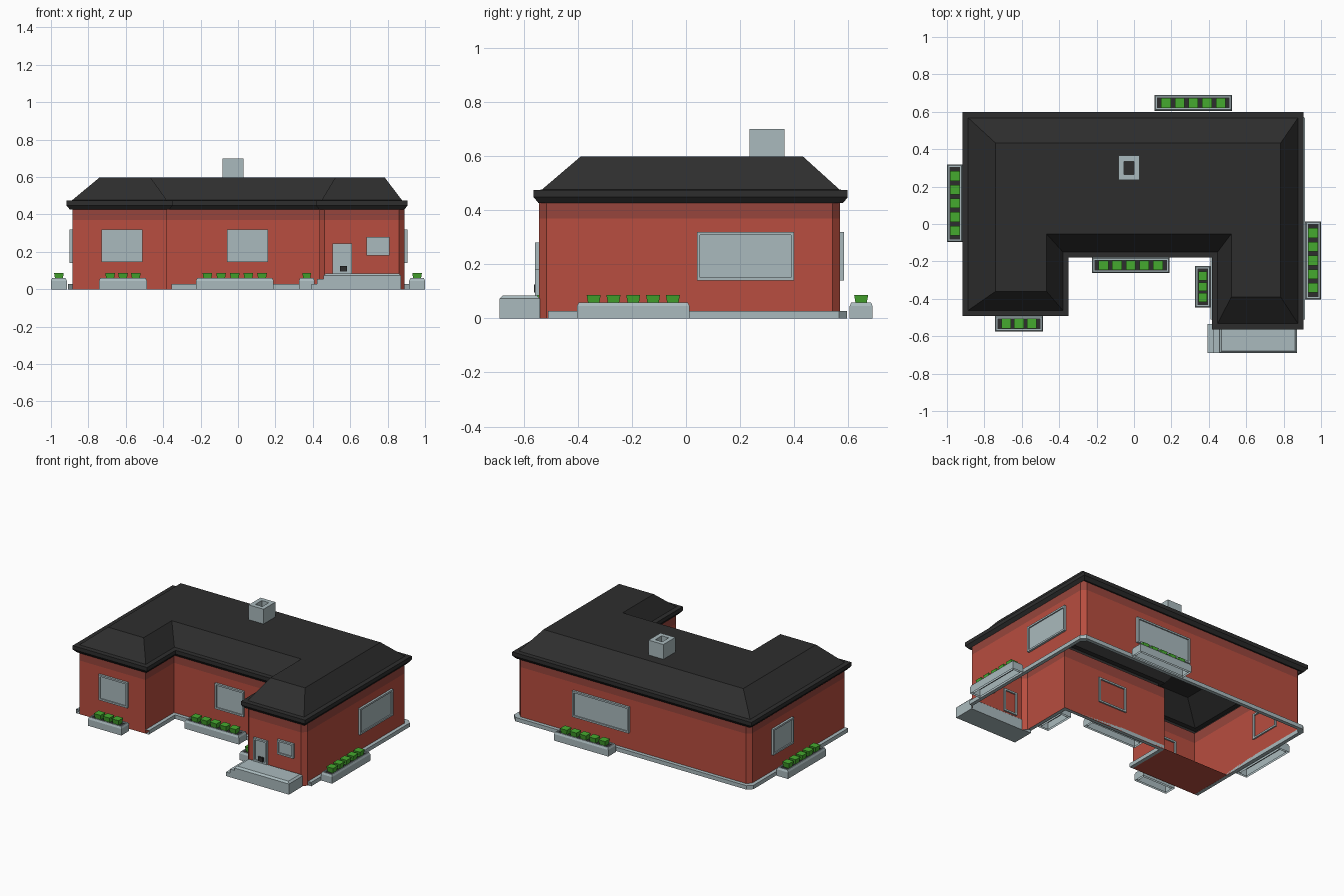
import bpy, bmesh

if "Cube" in bpy.data.objects:
    bpy.data.objects.remove(bpy.data.objects["Cube"])


def material(name, rgb):
    m = bpy.data.materials.new(name)
    m.diffuse_color = (*rgb, 1)
    m.use_nodes = True
    m.node_tree.nodes["Principled BSDF"].inputs["Base Color"].default_value = m.diffuse_color
    return m


RED = material("brick red", (0.48, 0.075, 0.05))
DARK_RED = material("dark brick", (0.31, 0.06, 0.045))
GREY = material("light grey", (0.40, 0.49, 0.51))
BLACK = material("roof black", (0.027, 0.027, 0.027))
GREEN = material("plant green", (0.06, 0.40, 0.028))


def mesh(name, build, *mats):
    bm = bmesh.new()
    build(bm)
    bmesh.ops.recalc_face_normals(bm, faces=bm.faces)
    me = bpy.data.meshes.new(name)
    bm.to_mesh(me)
    bm.free()
    for m in mats:
        me.materials.append(m)
    ob = bpy.data.objects.new(name, me)
    bpy.context.collection.objects.link(ob)
    return ob


def loft(name, rings, *mats, cap_end=False, cap_start=False, closed=False, ring_closed=True):
    """Skin between rings of 3D points with equal counts."""
    def build(bm):
        vs = [[bm.verts.new(p) for p in r] for r in rings]
        pairs = list(zip(vs, vs[1:])) + ([(vs[-1], vs[0])] if closed else [])
        n = len(rings[0])
        for a, b in pairs:
            for i in range(n if ring_closed else n - 1):
                j = (i + 1) % n
                bm.faces.new((a[i], a[j], b[j], b[i]))
        if cap_end:
            bm.faces.new(vs[-1])
        if cap_start:
            bm.faces.new(vs[0])
    return mesh(name, build, *mats)


def rect(x0, x1, y0, y1, z, d=0):
    return [(x0 + d, y0 + d, z), (x1 - d, y0 + d, z), (x1 - d, y1 - d, z), (x0 + d, y1 - d, z)]


def box(name, x0, x1, y0, y1, z0, z1, mat, bevel=0):
    rings = [rect(x0, x1, y0, y1, z0), rect(x0, x1, y0, y1, z1 - bevel)]
    if bevel:
        rings.append(rect(x0, x1, y0, y1, z1, bevel))
    return loft(name, rings, mat, cap_end=True, cap_start=True)


def inset(poly, d):
    """Offset an axis-aligned counter-clockwise outline inwards."""
    out = []
    for i, (x, y) in enumerate(poly):
        for a, b in ((poly[i - 1], poly[i]), (poly[i], poly[(i + 1) % len(poly)])):
            dx, dy = b[0] - a[0], b[1] - a[1]
            k = d / (abs(dx) + abs(dy))
            x, y = x - dy * k, y + dx * k
        out.append((x, y))
    # both normals were added using original edges, so out is the true offset
    return out


def chamfer(poly, which, c):
    out = []
    for i, p in enumerate(poly):
        if i not in which:
            out.append(p)
            continue
        for q in (poly[i - 1], poly[(i + 1) % len(poly)]):
            dx, dy = q[0] - p[0], q[1] - p[1]
            k = c / (abs(dx) + abs(dy))
            out.append((p[0] + dx * k, p[1] + dy * k))
    return out


def lift(poly, z):
    return [(x, y, z) for x, y in poly]


WALL = [(-.885, -.465), (-.38, -.465), (-.38, -.155), (.435, -.155),
        (.435, -.543), (.89, -.543), (.89, .57), (-.885, .57)]
EAVE = [(-.917, -.492), (-.35, -.492), (-.35, -.18), (.417, -.18),
        (.417, -.563), (.907, -.563), (.907, .598), (-.917, .598)]
FLAT = [(-.74, -.36), (-.468, -.36), (-.468, -.053), (.52, -.053),
        (.52, -.39), (.784, -.39), (.784, .433), (-.74, .433)]

# U-shaped walls with chamfered corners and a darker band under the eaves
outline = chamfer(WALL, (4, 5, 6, 7), .028)
walls = loft("walls", [lift(outline, z) for z in (0, .37, .44)], RED, DARK_RED)
for f in walls.data.polygons:
    f.material_index = int(f.center.z > .37)
mesh("left_wing_floor", lambda bm: bm.faces.new(
    [bm.verts.new(p) for p in rect(-.885, -.38, -.465, -.15, .001)]), RED)

# Hip roof with flat top and stepped eaves
loft("roof", [lift(WALL, .426), lift(inset(EAVE, .018), .426), lift(EAVE, .448), lift(EAVE, .474),
              lift(inset(EAVE, .03), .476), lift(FLAT, .598)], BLACK, cap_end=True)

# Low plinth strips around the back and the courtyard
outer = inset(WALL, -.025)


def plinth(name, path_in, path_out):
    loft(name, [lift(path_in, 0), lift(path_out, 0), lift(path_out, .027), lift(path_in, .027)],
         GREY, closed=True, ring_closed=False)


def strip(poly):
    return chamfer([(poly[5][0], -.51)] + poly[6:] + [(poly[0][0], -.465)], (1, 2), .03)


plinth("outer_plinth", strip(WALL), strip(outer))
plinth("courtyard_plinth", [WALL[1], WALL[2], WALL[3], (WALL[4][0], -.51)],
       [(outer[1][0], -.465), outer[2], outer[3], (outer[4][0], -.51)])

# Chimney with a dark flue
C = (-.083, .03, .235, .365)
loft("chimney", [rect(*C, .58), rect(*C, .7), rect(*C, .7, .03), rect(*C, .66, .03)], GREY)
box("flue", -.054, .001, .264, .336, .655, .662, BLACK)


# Framed windows and door, placed on a wall by axis and outward direction
def opening(name, axis, sign, wall, a0, a1, z0, z1, border=.012):
    def ring(i, d):
        pts = [(a0 + i, z0 + i), (a1 - i, z0 + i), (a1 - i, z1 - i), (a0 + i, z1 - i)]
        w = wall + sign * d
        return [(w, a, z) if axis == 'x' else (a, w, z) for a, z in pts]
    loft(name + "_frame", [ring(0, -.01), ring(0, .015), ring(border, .015), ring(border, -.01)],
         GREY, closed=True)
    loft(name + "_pane", [ring(border, .004), ring(border, .007)], GREY, cap_end=True)


opening("left_wing_window", 'y', -1, -.465, -.73, -.51, .145, .32)
opening("courtyard_window", 'y', -1, -.155, -.06, .16, .145, .32)
opening("porch_window", 'y', -1, -.543, .687, .81, .18, .28)
opening("front_door", 'y', -1, -.543, .505, .61, .085, .245)
opening("right_window", 'x', 1, .89, .04, .40, .14, .32)
opening("left_window", 'x', -1, -.885, .11, .33, .14, .32)
opening("back_window", 'y', 1, .57, .03, .46, .14, .32)
box("door_handle", .545, .582, -.562, -.548, .095, .125, BLACK)

# Porch slab with two side steps
box("porch", .457, .872, -.69, -.54, 0, .085, GREY, .012)
box("upper_step", .422, .457, -.69, -.535, 0, .056, GREY)
box("lower_step", .392, .422, -.69, -.535, 0, .028, GREY)


# Planters: open tapered trough, dark soil and a row of square shrubs
def planter(name, x0, x1, y0, y1, n):
    r = (x0, x1, y0, y1)
    loft(name + "_trough", [rect(*r, 0), rect(*r, .045), rect(*r, .059, .006), rect(*r, .059, .014),
                            rect(*r, 0, .014)], GREY)
    loft(name + "_soil", [rect(*r, .048, .013), rect(*r, .051, .013)], BLACK,
         cap_start=True, cap_end=True)
    lengthwise_x = x1 - x0 > y1 - y0
    length = max(x1 - x0, y1 - y0)
    pitch = (length - .05) / n
    for i in range(n):
        t = (i - (n - 1) / 2) * pitch
        cx = (x0 + x1) / 2 + (t if lengthwise_x else 0)
        cy = (y0 + y1) / 2 + (0 if lengthwise_x else t)
        h = min(.026, pitch * .41)
        sq = (cx - h, cx + h, cy - h, cy + h)
        loft(f"{name}_shrub_{i + 1}", [rect(*sq, .046, .007), rect(*sq, .087)], GREEN,
             cap_start=True, cap_end=True)


planter("back_planter", .11, .525, .605, .69, 5)
planter("left_planter", -1, -.915, -.097, .318, 5)
planter("right_planter", .915, 1, -.403, .013, 5)
planter("courtyard_planter", -.225, .19, -.263, -.178, 5)
planter("left_wing_planter", -.743, -.487, -.575, -.49, 3)
planter("entry_planter", .325, .41, -.447, -.225, 3)
